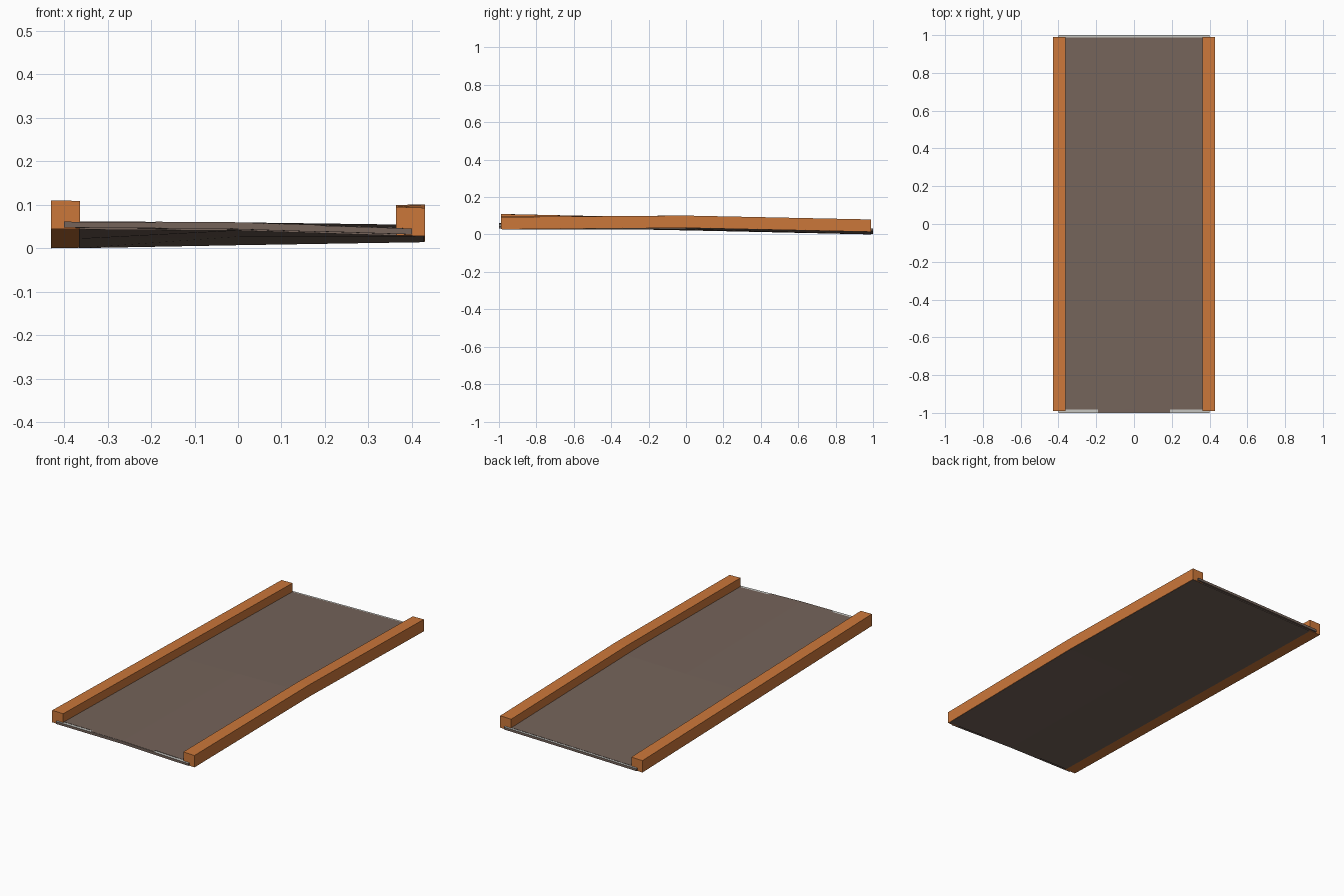
import bpy
import bmesh
from mathutils import Vector

old = bpy.data.objects.get("Cube")
if old:
    bpy.data.objects.remove(old, do_unlink=True)


def make_material(name, color):
    mat = bpy.data.materials.new(name)
    mat.use_nodes = True
    rgba = (*color, 1.0)
    mat.diffuse_color = rgba
    mat.node_tree.nodes["Principled BSDF"].inputs["Base Color"].default_value = rgba
    return mat


orange = make_material("orange kerb", (0.60, 0.185, 0.042))
brown = make_material("brown deck", (0.176, 0.126, 0.102))
light = make_material("light grey", (0.56, 0.56, 0.53))

# Underside heights of the warped bridge: rows run front to back, columns -x to +x
HEIGHTS = [[0.045, 0.042, 0.028],
           [0.022, 0.028, 0.036],
           [0.000, 0.008, 0.015]]


def warp(x, y):
    def bend(a, b, c, t):
        return b + (c - b) * t if t > 0 else b + (b - a) * t
    rows = [bend(*row, x / 0.43) for row in HEIGHTS]
    return bend(*rows, y)


def warped_box(name, xs, ys, zs, materials, top_slot=0):
    """Box following the warp, creased along both centre lines."""
    bm = bmesh.new()
    bmesh.ops.create_cube(bm, size=1.0)
    low, high = (Vector(corner) for corner in zip(xs, ys, zs))
    for v in bm.verts:
        v.co = (low + high) / 2 + v.co * (high - low)
    for axis in (Vector((1, 0, 0)), Vector((0, 1, 0))):
        bmesh.ops.bisect_plane(bm, geom=bm.verts[:] + bm.edges[:] + bm.faces[:],
                               plane_co=(0, 0, 0), plane_no=axis)
    for v in bm.verts:
        v.co.z += warp(v.co.x, v.co.y)
    bm.normal_update()
    for f in bm.faces:
        if f.normal.z > 0.5:
            f.material_index = top_slot
    mesh = bpy.data.meshes.new(name)
    bm.to_mesh(mesh)
    bm.free()
    for mat in materials:
        mesh.materials.append(mat)
    obj = bpy.data.objects.new(name, mesh)
    bpy.context.collection.objects.link(obj)
    return obj


# Walking deck
warped_box("deck", (-0.365, 0.428), (-0.983, 0.988), (-0.001, 0.018), [brown])

# Thin plate inside the deck, its pale top showing at both ends
warped_box("end_plate", (-0.4, 0.4), (-1.0, 1.0), (0.003, 0.0165), [brown, light], 1)

# Deck lip covering the middle of the front end
warped_box("front_lip", (-0.19, 0.19), (-0.998, -0.98), (0.002, 0.018), [brown])

# Kerb beams on both sides
for side, xs in (("left", (0.363, 0.43)), ("right", (-0.43, -0.363))):
    warped_box(side + "_kerb", xs, (-0.99, 0.99), (0.0, 0.065), [orange])
